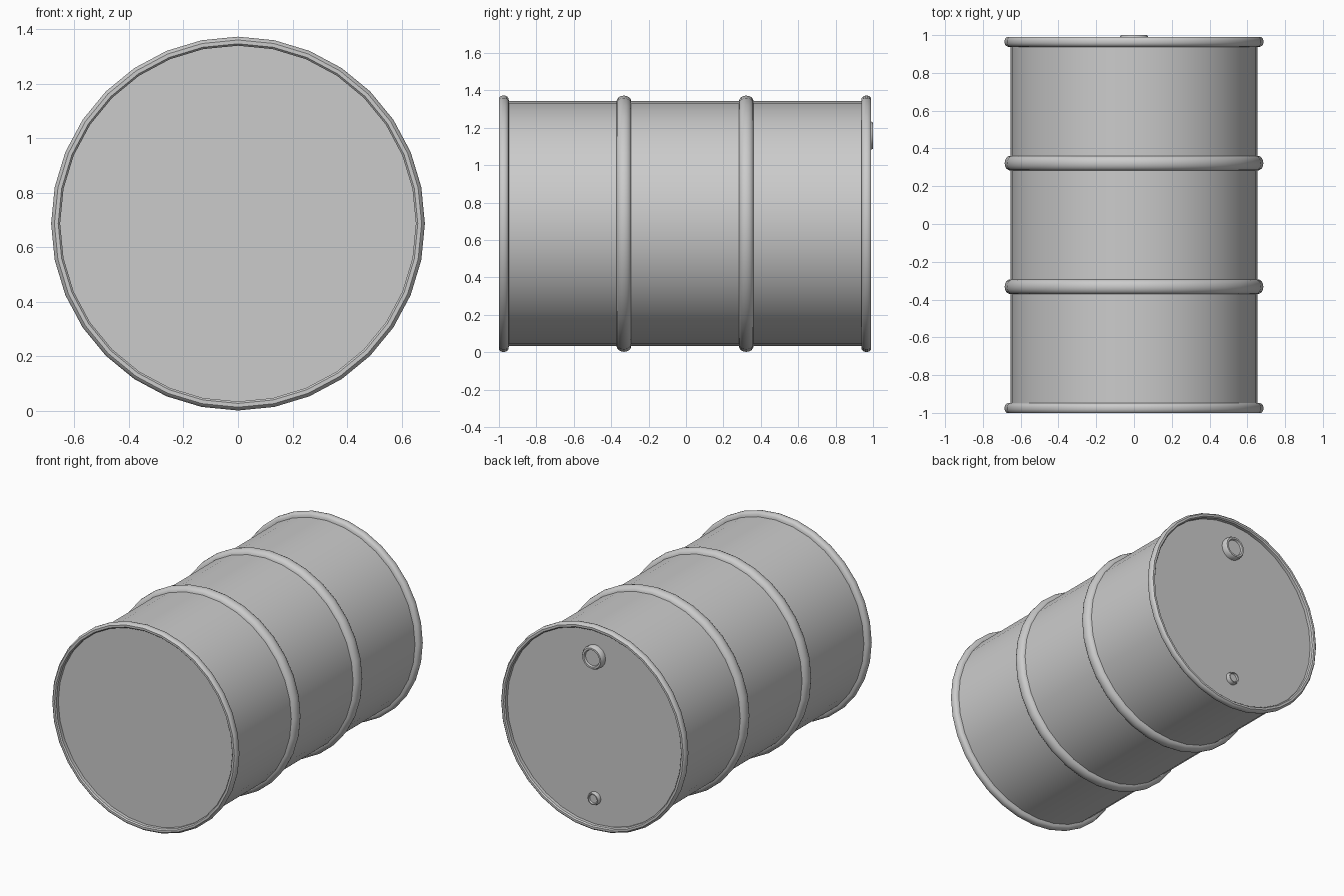
import bpy, math

if "Cube" in bpy.data.objects:
    bpy.data.objects.remove(bpy.data.objects["Cube"])

CZ = 0.687      # height of the drum axis
MID = -0.005    # middle of the drum along y


def lathe(name, profile, sides, z):
    """Revolve (radius, y) points about a y-parallel axis at x=0, height z."""
    verts, rings, faces = [], [], []
    for r, y in profile:
        n = 1 if r == 0 else sides
        rings.append([len(verts) + i for i in range(n)])
        for i in range(n):
            a = 2 * math.pi * i / sides
            verts.append((r * math.sin(a), y, z + r * math.cos(a)))
    for lo, hi in zip(rings, rings[1:]):
        for i in range(sides):
            j = (i + 1) % sides
            if len(lo) == 1:
                faces.append((lo[0], hi[i], hi[j]))
            elif len(hi) == 1:
                faces.append((lo[i], hi[0], lo[j]))
            else:
                faces.append((lo[i], hi[i], hi[j], lo[j]))
    mesh = bpy.data.meshes.new(name)
    mesh.from_pydata(verts, [], faces)
    mesh.update()
    obj = bpy.data.objects.new(name, mesh)
    bpy.context.collection.objects.link(obj)
    bpy.ops.object.select_all(action='DESELECT')
    obj.select_set(True)
    bpy.context.view_layer.objects.active = obj
    bpy.ops.object.shade_smooth_by_angle(angle=math.radians(35))
    return obj


def hoop(y, half=0.039, base=0.655, height=0.03, steps=8):
    """Half-round bulge profile."""
    return [(base + height * math.sin(math.pi * k / steps),
             y - half * math.cos(math.pi * k / steps)) for k in range(steps + 1)]


# Drum shell: recessed lid, rolled rim, body, two hoops, mirrored far end
rim = [(0, 0.03), (0.652, 0.03), (0.652, 0.008), (0.659, 0.0), (0.673, 0.0),
       (0.681, 0.007), (0.685, 0.018), (0.685, 0.032), (0.681, 0.043),
       (0.671, 0.051), (0.655, 0.053)]
front = [(r, -1.0 + d) for r, d in rim]
back = [(r, 0.99 - d) for r, d in reversed(rim)]
lathe("drum_shell", front + hoop(MID - 0.327) + hoop(MID + 0.327) + back, 32, CZ)


# Bungs on the back lid: raised collar around a sunken plug
def bung(name, radius, top, z):
    base = 0.955
    lathe(name, [(radius, base), (radius, top - 0.012), (radius * 0.9, top),
                 (radius * 0.74, top), (radius * 0.68, top - 0.012),
                 (0, top - 0.012)], 16, z)


bung("large_bung", 0.077, 1.0, 1.158)
bung("small_bung", 0.042, 0.988, 0.21)
